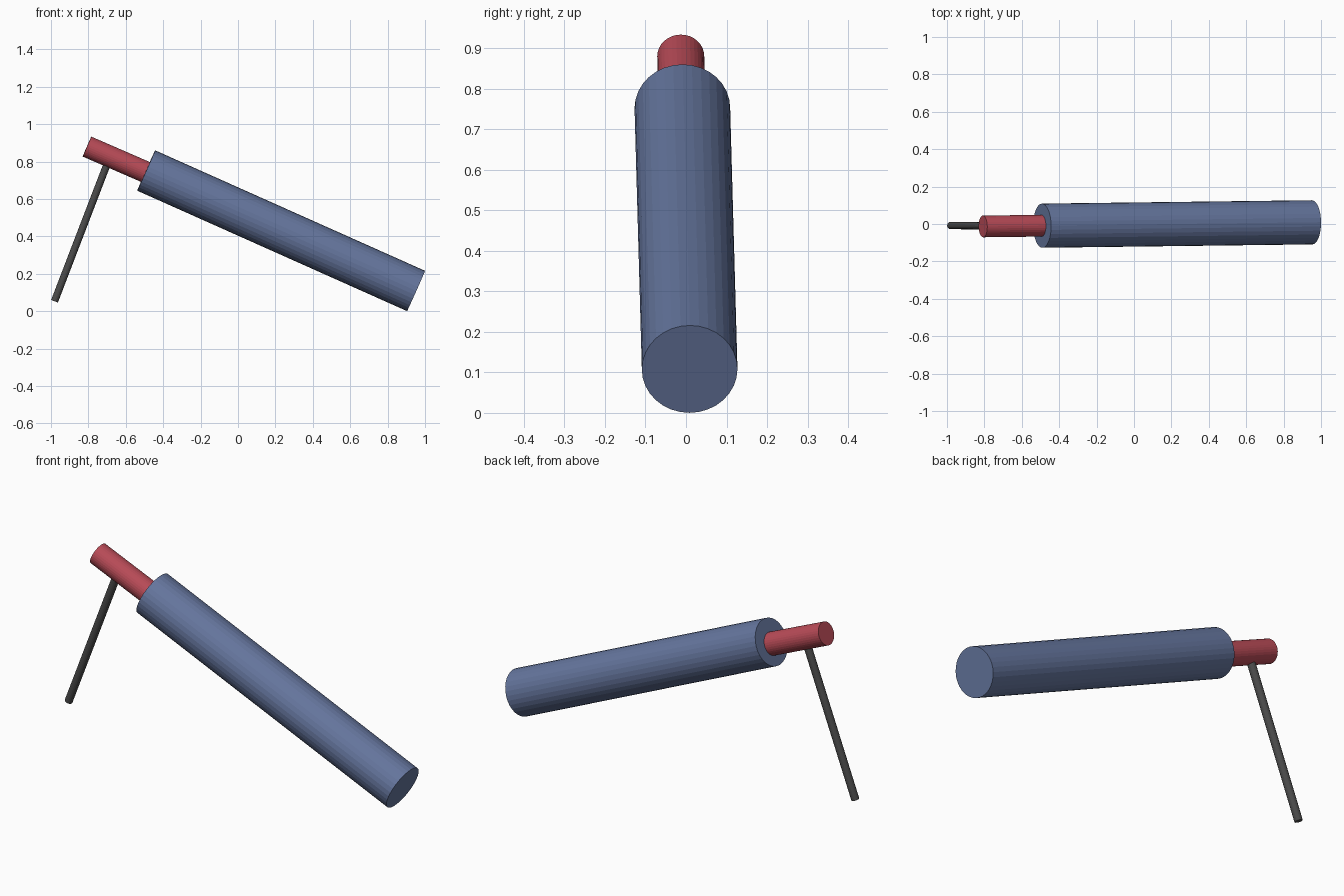
import bpy
from mathutils import Vector

if "Cube" in bpy.data.objects:
    bpy.data.objects.remove(bpy.data.objects["Cube"])


def material(name, rgb):
    m = bpy.data.materials.new(name)
    m.diffuse_color = (*rgb, 1)
    m.use_nodes = True
    m.node_tree.nodes["Principled BSDF"].inputs["Base Color"].default_value = m.diffuse_color
    return m


def rod(name, start, end, radius, sides, mat):
    """Flat-shaded cylinder running between two points."""
    a, b = Vector(start), Vector(end)
    d = b - a
    bpy.ops.mesh.primitive_cylinder_add(
        vertices=sides, radius=radius, depth=d.length, location=(a + b) / 2,
        rotation=d.to_track_quat('Z', 'Y').to_euler())
    ob = bpy.context.object
    ob.name = name
    ob.data.materials.append(mat)
    return ob


blue = material("blue", (0.13, 0.18, 0.34))
red = material("red", (0.48, 0.07, 0.095))
dark = material("dark_grey", (0.07, 0.07, 0.07))

# Large tube sloping down to the ground
rod("main_tube", (-0.491, -0.009, 0.752), (0.952, 0.009, 0.108), 0.118, 32, blue)

# Narrow neck leaving the upper end, running a little way into the tube
rod("neck", (-0.8075, -0.013, 0.880), (-0.40, -0.008, 0.703), 0.058, 32, red)

# Thin support leg, its top buried in the neck
rod("support_leg", (-0.981, -0.008, 0.053), (-0.69, -0.011, 0.812), 0.0195, 16, dark)
